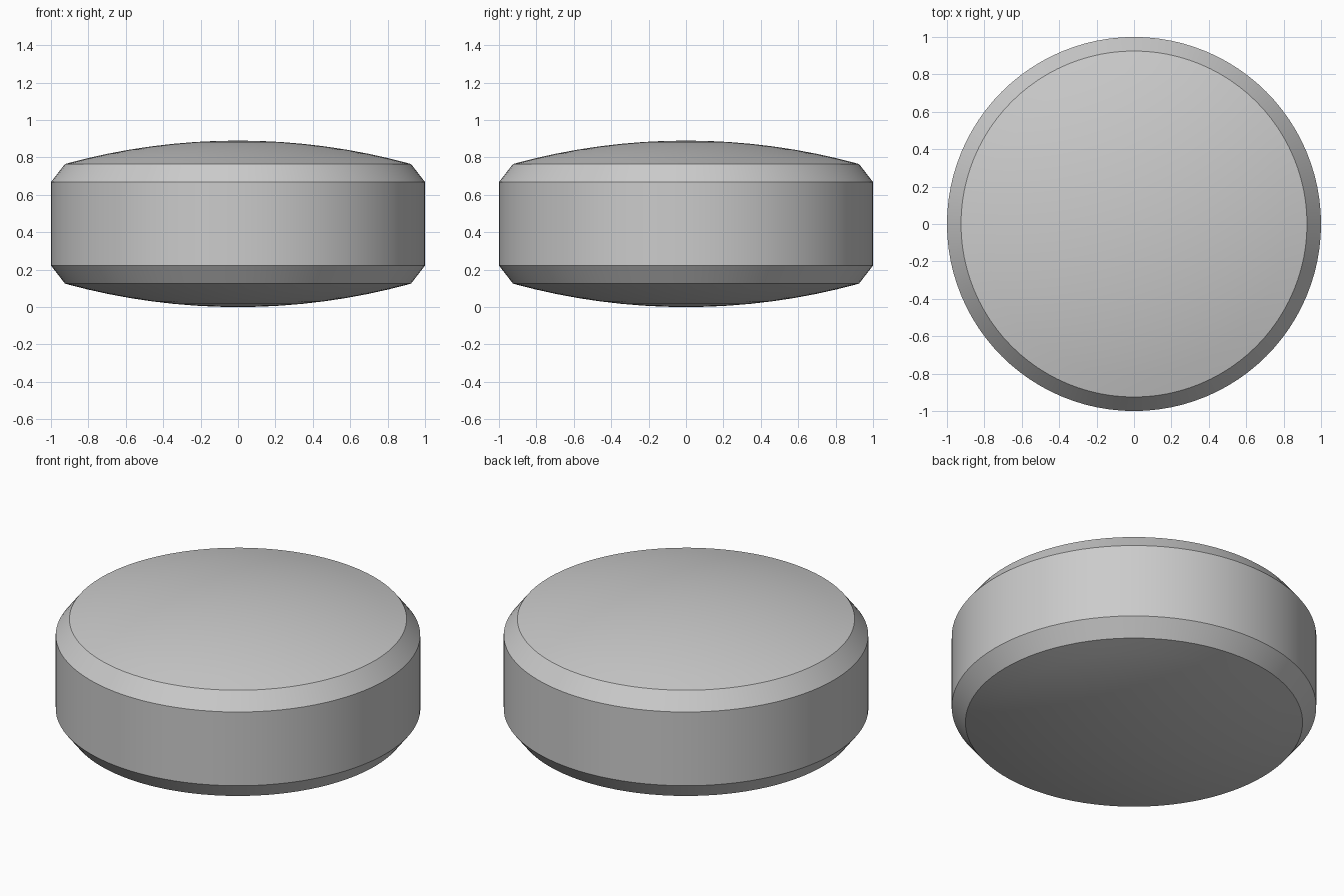
import bpy, bmesh, math

cube = bpy.data.objects.get("Cube")
if cube:
    bpy.data.objects.remove(cube, do_unlink=True)

# Single grey material
grey = bpy.data.materials.new("light_grey")
grey.use_nodes = True
colour = (0.6, 0.6, 0.6, 1)
grey.diffuse_color = colour
grey.node_tree.nodes["Principled BSDF"].inputs["Base Color"].default_value = colour

HEIGHT, DOME, RIM, CHAMFER = 0.89, 0.125, 0.925, 0.097
SEGMENTS, RINGS = 96, 8
sphere_r = (RIM ** 2 + DOME ** 2) / (2 * DOME)


def dome_drop(r):
    """Fall of the spherical dome below its apex at radius r."""
    return sphere_r - math.sqrt(sphere_r ** 2 - r ** 2)


# Half profile: upper dome, chamfer, then the same mirrored below
upper = [(RIM * i / RINGS, HEIGHT - dome_drop(RIM * i / RINGS)) for i in range(RINGS + 1)]
upper.append((1.0, HEIGHT - DOME - CHAMFER))
profile = upper + [(r, HEIGHT - z) for r, z in reversed(upper)]

# Revolve the profile into the tablet body
bm = bmesh.new()
verts = [bm.verts.new((r, 0, z)) for r, z in profile]
edges = [bm.edges.new(pair) for pair in zip(verts, verts[1:])]
bmesh.ops.spin(bm, geom=verts + edges, cent=(0, 0, 0), axis=(0, 0, 1),
               angle=math.tau, steps=SEGMENTS, use_duplicate=False)
bmesh.ops.remove_doubles(bm, verts=bm.verts, dist=1e-4)
bmesh.ops.recalc_face_normals(bm, faces=bm.faces)
mesh = bpy.data.meshes.new("tablet_body")
bm.to_mesh(mesh)
bm.free()
mesh.materials.append(grey)
body = bpy.data.objects.new("tablet_body", mesh)
bpy.context.collection.objects.link(body)

# Smooth surfaces with crisp chamfer edges
bpy.ops.object.select_all(action="DESELECT")
body.select_set(True)
bpy.context.view_layer.objects.active = body
bpy.ops.object.shade_smooth_by_angle(angle=math.radians(25))
